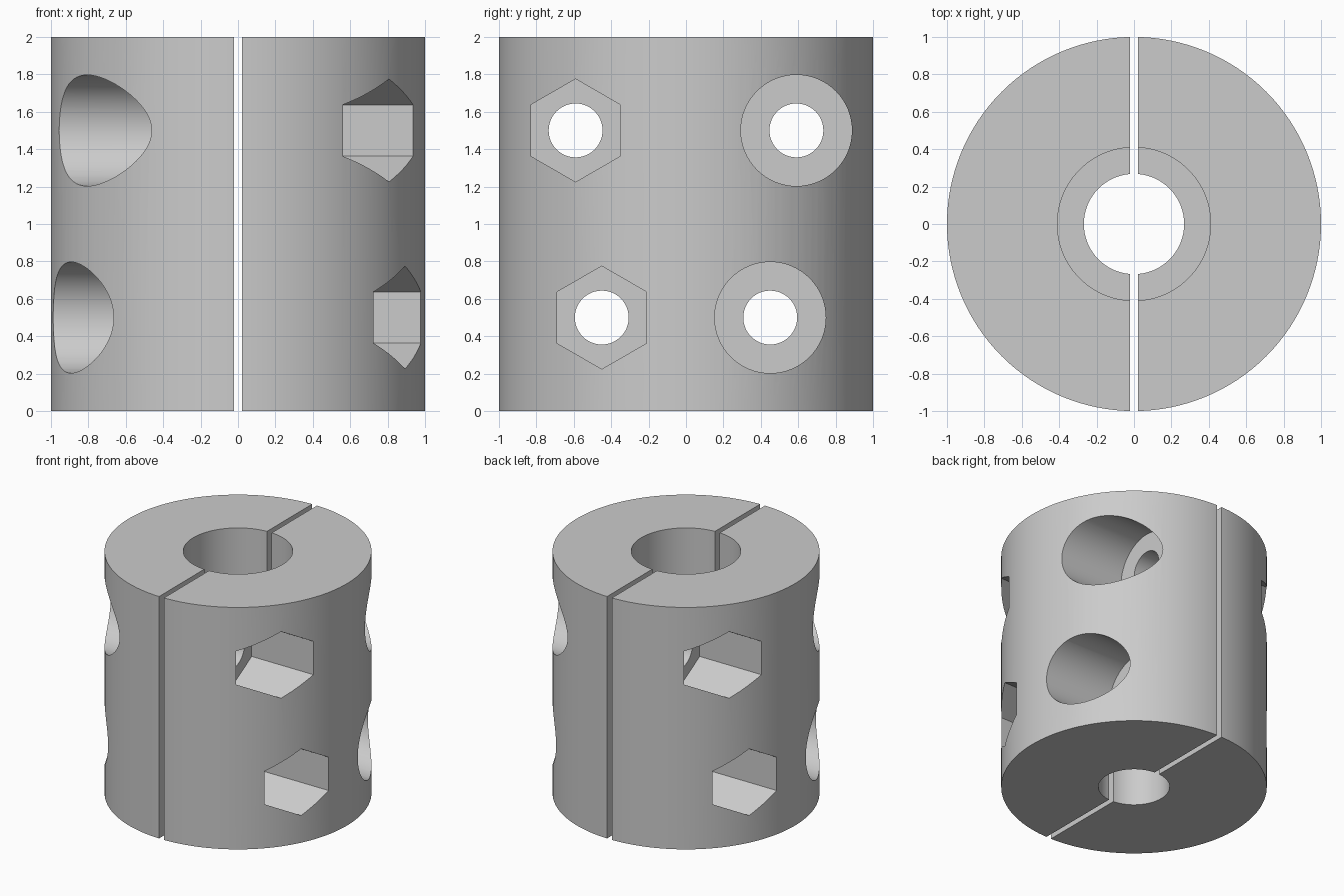
import bpy, bmesh, math
from mathutils import Vector

if "Cube" in bpy.data.objects:
    bpy.data.objects.remove(bpy.data.objects["Cube"], do_unlink=True)

GAP = 0.022          # half width of the slit between the clamp halves
SEAT = 0.372         # distance of the screw and nut seats from the middle
BOLTS = [(0.59, 1.5), (0.45, 0.5)]   # sideways offset and height of each bolt

metal = bpy.data.materials.new("grey metal")
metal.use_nodes = True
metal.diffuse_color = (0.6, 0.6, 0.6, 1)
metal.node_tree.nodes["Principled BSDF"].inputs["Base Color"].default_value = (0.6, 0.6, 0.6, 1)


def prism(name, sides, radius, start, end, axis="Z"):
    """Regular prism between two points, with corners above its centre if lying on X."""
    bm = bmesh.new()
    ring = []
    for i in range(sides):
        a = 2 * math.pi * i / sides
        c, s = radius * math.cos(a), radius * math.sin(a)
        offset = Vector((c, s, 0)) if axis == "Z" else Vector((0, s, c))
        ring.append(bm.verts.new(Vector(start) + offset))
    face = bm.faces.new(ring)
    extruded = bmesh.ops.extrude_face_region(bm, geom=[face])["geom"]
    bmesh.ops.translate(bm, vec=Vector(end) - Vector(start),
                        verts=[v for v in extruded if isinstance(v, bmesh.types.BMVert)])
    bmesh.ops.recalc_face_normals(bm, faces=bm.faces)
    mesh = bpy.data.meshes.new(name)
    bm.to_mesh(mesh)
    bm.free()
    obj = bpy.data.objects.new(name, mesh)
    bpy.context.collection.objects.link(obj)
    return obj


def select(obj):
    bpy.ops.object.select_all(action="DESELECT")
    obj.select_set(True)
    bpy.context.view_layer.objects.active = obj


def cut(obj, cutter):
    mod = obj.modifiers.new("cut", "BOOLEAN")
    mod.operation = "DIFFERENCE"
    mod.solver = "EXACT"
    mod.object = cutter
    cutter.hide_render = True
    select(obj)
    bpy.ops.object.modifier_apply(modifier=mod.name)
    bpy.data.objects.remove(cutter, do_unlink=True)


# Clamp body with a stepped bore: wide above, narrow below
half = prism("left_clamp_half", 128, 1, (0, 0, 0), (0, 0, 2))
cut(half, prism("narrow_bore", 96, 0.268, (0, 0, -0.5), (0, 0, 2.5)))
cut(half, prism("wide_bore", 96, 0.41, (0, 0, 1), (0, 0, 2.5)))

# Remove the other side and the slit
bpy.ops.mesh.primitive_cube_add(size=4, location=(GAP - 2, 0, 1))
cut(half, bpy.context.object)

# Nut pockets at the front, screw head recesses at the back, bolt holes through both
for y, z in BOLTS:
    cut(half, prism("nut_pocket", 6, 0.275, (SEAT, -y, z), (1.5, -y, z), "X"))
    cut(half, prism("head_recess", 64, 0.297, (SEAT, y, z), (1.5, y, z), "X"))
    for side in (-y, y):
        cut(half, prism("bolt_hole", 48, 0.144, (-0.5, side, z), (1.5, side, z), "X"))

half.data.materials.clear()
half.data.materials.append(metal)
select(half)
bpy.ops.object.shade_smooth_by_angle(angle=math.radians(30))

# The second half is the same part turned half way round
other = half.copy()
other.data = half.data.copy()
other.name = "right_clamp_half"
other.rotation_euler.z = math.pi
bpy.context.collection.objects.link(other)
